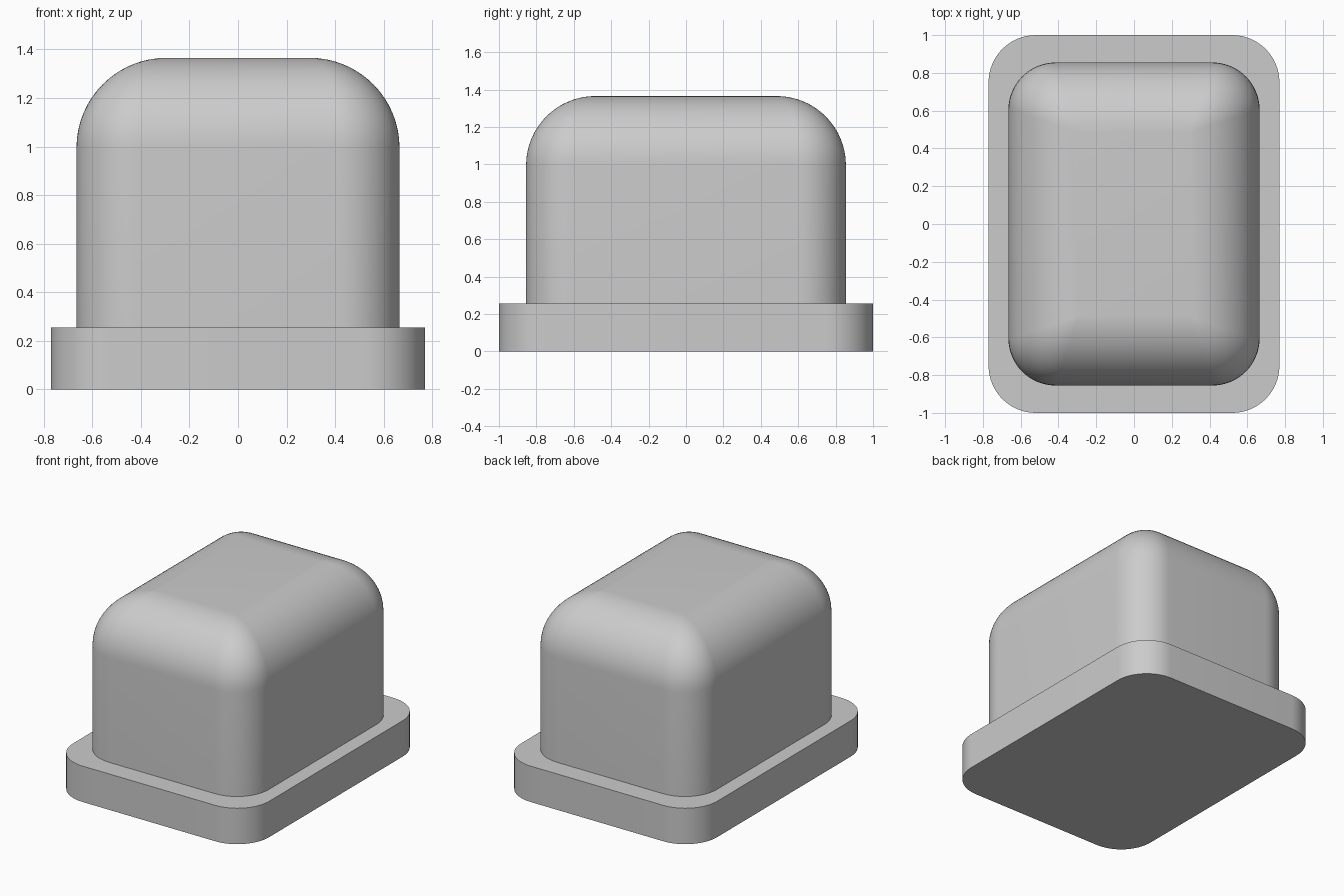
import bpy, bmesh
from math import cos, sin, radians, pi
from mathutils import Vector

cube = bpy.data.objects.get("Cube")
if cube:
    bpy.data.objects.remove(cube, do_unlink=True)

SEG = 16          # segments per rounded corner
CORNER = 0.25     # radius of the upright corners

grey = bpy.data.materials.new("plain grey")
grey.use_nodes = True
colour = (0.6, 0.6, 0.6, 1)
grey.diffuse_color = colour
grey.node_tree.nodes["Principled BSDF"].inputs["Base Color"].default_value = colour


def ring(hx, hy, z, tilt=0.0):
    """Rounded rectangle; hx, hy locate the corner centres, tilt leans the arcs upward."""
    points = []
    for sx, sy in ((1, 1), (-1, 1), (-1, -1), (1, -1)):
        centre = Vector((sx * hx, sy * hy, z))
        sides = [Vector((sx, 0, 0)), Vector((0, sy, 0))]
        if sx * sy < 0:
            sides.reverse()
        a, b = [s * cos(tilt) + Vector((0, 0, sin(tilt))) for s in sides]
        arc = a.angle(b, 0)
        for i in range(SEG + 1):
            t = i / SEG
            if arc < 1e-4:
                n = a
            else:
                n = (a * sin((1 - t) * arc) + b * sin(t * arc)) / sin(arc)
            points.append(centre + CORNER * n)
    return points


def loft(name, rings):
    """Skin a stack of rings and cap both ends."""
    bm = bmesh.new()
    loops = [[bm.verts.new(p) for p in r] for r in rings]
    count = len(loops[0])
    for low, high in zip(loops, loops[1:]):
        for i in range(count):
            j = (i + 1) % count
            bm.faces.new((low[i], low[j], high[j], high[i]))
    bm.faces.new(loops[0][::-1])
    bm.faces.new(loops[-1])
    bmesh.ops.remove_doubles(bm, verts=bm.verts, dist=1e-5)
    bmesh.ops.recalc_face_normals(bm, faces=bm.faces)
    mesh = bpy.data.meshes.new(name)
    bm.to_mesh(mesh)
    bm.free()
    mesh.materials.append(grey)
    obj = bpy.data.objects.new(name, mesh)
    bpy.context.collection.objects.link(obj)
    bpy.ops.object.select_all(action='DESELECT')
    obj.select_set(True)
    bpy.context.view_layer.objects.active = obj
    bpy.ops.object.shade_smooth_by_angle(angle=radians(30))
    return obj


# Flange: flat plate with rounded corners
fx, fy = 0.77 - CORNER, 1.0 - CORNER
loft("base_flange", [ring(fx, fy, 0), ring(fx, fy, 0.255)])

# Body: straight walls, then a wide fillet that blends into the corners
bx, by, top, fillet = 0.665 - CORNER, 0.855 - CORNER, 1.365, 0.37
extra = fillet - CORNER
rings = [ring(bx, by, 0.24)]
for k in range(SEG + 1):
    tilt = pi / 2 * k / SEG
    inset = extra * (1 - cos(tilt))
    rings.append(ring(bx - inset, by - inset, top - fillet + extra * sin(tilt), tilt))
loft("rounded_body", rings)
